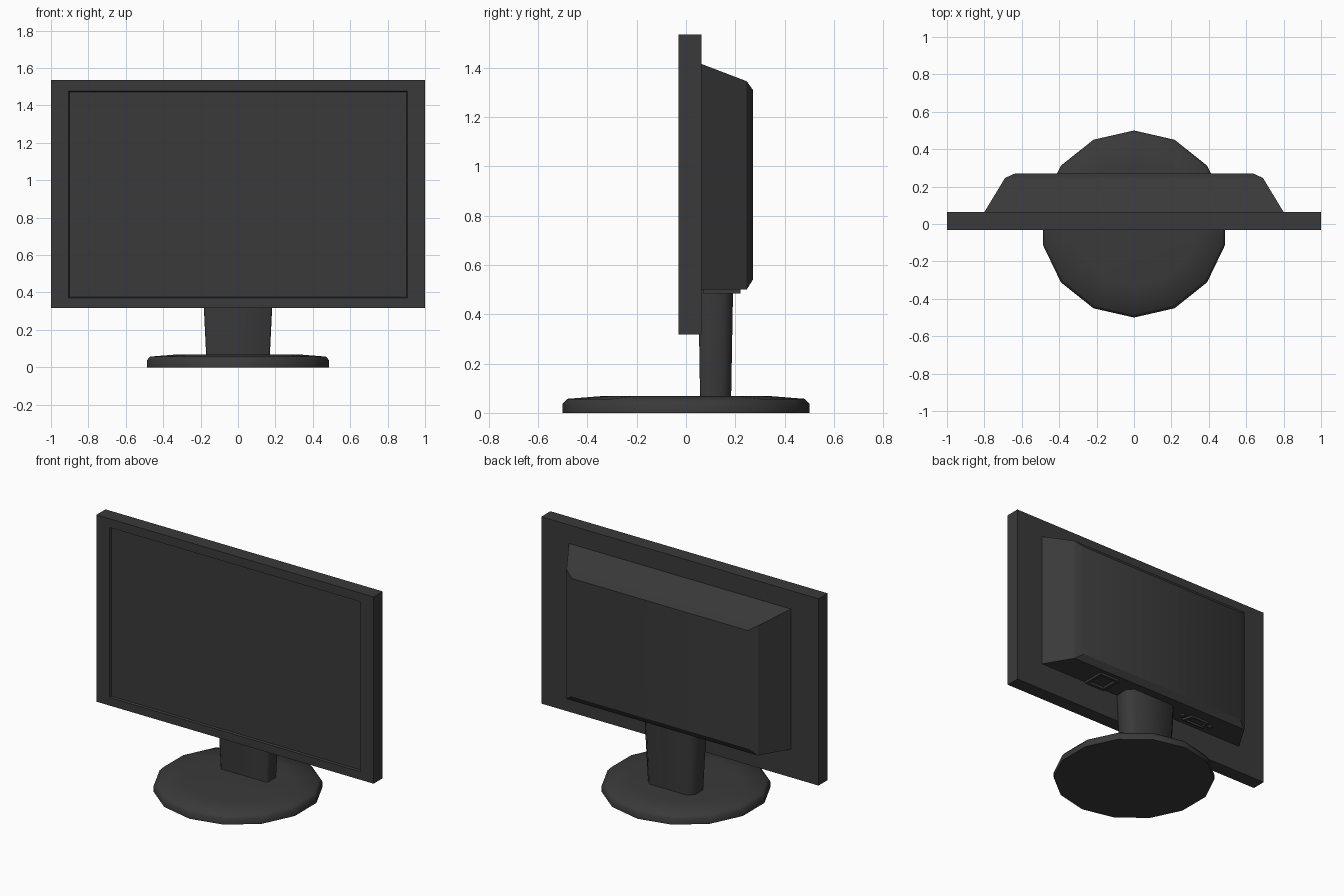
import bpy, bmesh, math

if "Cube" in bpy.data.objects:
    bpy.data.objects.remove(bpy.data.objects["Cube"])

charcoal = bpy.data.materials.new("charcoal plastic")
charcoal.diffuse_color = (0.042, 0.042, 0.042, 1)
charcoal.use_nodes = True
charcoal.node_tree.nodes["Principled BSDF"].inputs["Base Color"].default_value = charcoal.diffuse_color


def loft(name, rings, angle=35):
    """Skin a list of equal-length rings and cap both ends."""
    bm = bmesh.new()
    loops = [[bm.verts.new(p) for p in ring] for ring in rings]
    n = len(loops[0])
    for a, b in zip(loops, loops[1:]):
        for i in range(n):
            j = (i + 1) % n
            bm.faces.new((a[i], a[j], b[j], b[i]))
    bm.faces.new(loops[0])
    bm.faces.new(loops[-1])
    bmesh.ops.recalc_face_normals(bm, faces=bm.faces)
    mesh = bpy.data.meshes.new(name)
    bm.to_mesh(mesh)
    bm.free()
    mesh.materials.append(charcoal)
    ob = bpy.data.objects.new(name, mesh)
    bpy.context.collection.objects.link(ob)
    bpy.ops.object.select_all(action='DESELECT')
    ob.select_set(True)
    bpy.context.view_layer.objects.active = ob
    bpy.ops.object.shade_smooth_by_angle(angle=math.radians(angle))
    return ob


def upright(y, x, z0, z1):
    """Rectangle facing the front."""
    return [(-x, y, z0), (x, y, z0), (x, y, z1), (-x, y, z1)]


def circle(r, z, n=14, cx=0, cy=0):
    """Flat polygon with a corner on the y axis."""
    return [(cx + r * math.sin(2 * math.pi * i / n),
             cy + r * math.cos(2 * math.pi * i / n), z) for i in range(n)]


def flat(cx, cy, w, d, z):
    """Level rectangle."""
    return [(cx + sx * w / 2, cy + sy * d / 2, z)
            for sx, sy in ((-1, -1), (1, -1), (1, 1), (-1, 1))]


# Screen panel with recessed display
loft("screen_panel", [upright(0.063, 1.0, 0.317, 1.535),
                      upright(-0.031, 1.0, 0.317, 1.535),
                      upright(-0.031, 0.905, 0.37, 1.478),
                      upright(-0.02, 0.9, 0.375, 1.473)], 30)

# Tapered rear housing
loft("rear_housing", [upright(0.06, 0.802, 0.5, 1.416),
                      upright(0.246, 0.69, 0.5, 1.345),
                      upright(0.271, 0.635, 0.54, 1.31)], 30)


# Neck with chamfered rear corners
def neck_ring(z, x, y0, y1):
    return [(-x, y0 + 0.01, z), (-x + 0.01, y0, z), (x - 0.01, y0, z),
            (x, y0 + 0.01, z), (x, y1 - 0.035, z), (x - 0.035, y1, z),
            (-x + 0.035, y1, z), (-x, y1 - 0.035, z)]


loft("stand_neck", [neck_ring(0.06, 0.17, 0.057, 0.183),
                    neck_ring(0.51, 0.192, 0.05, 0.191)], 50)

# Low domed base
loft("stand_base", [circle(0.5, 0), circle(0.5, 0.037),
                    circle(0.482, 0.057), circle(0.33, 0.069)], 50)

# Power socket: raised frame with a hollow
loft("power_socket", [flat(0.38, 0.145, 0.15, 0.15, 0.505),
                      flat(0.38, 0.145, 0.15, 0.15, 0.485),
                      flat(0.38, 0.145, 0.115, 0.115, 0.485),
                      flat(0.38, 0.145, 0.105, 0.105, 0.498)])


# Video port: D-shaped shell with two screws
def port_ring(s, z):
    return [(-0.39 + x * s, 0.14 + y * s, z) for x, y in
            ((-0.085, -0.035), (0.085, -0.035), (0.065, 0.035), (-0.065, 0.035))]


loft("video_port", [port_ring(1, 0.505), port_ring(1, 0.485),
                    port_ring(0.8, 0.485), port_ring(0.78, 0.498)])
for side in (-1, 1):
    loft("port_screw", [circle(0.016, z, 6, -0.39 + side * 0.11, 0.14)
                        for z in (0.505, 0.486)])
